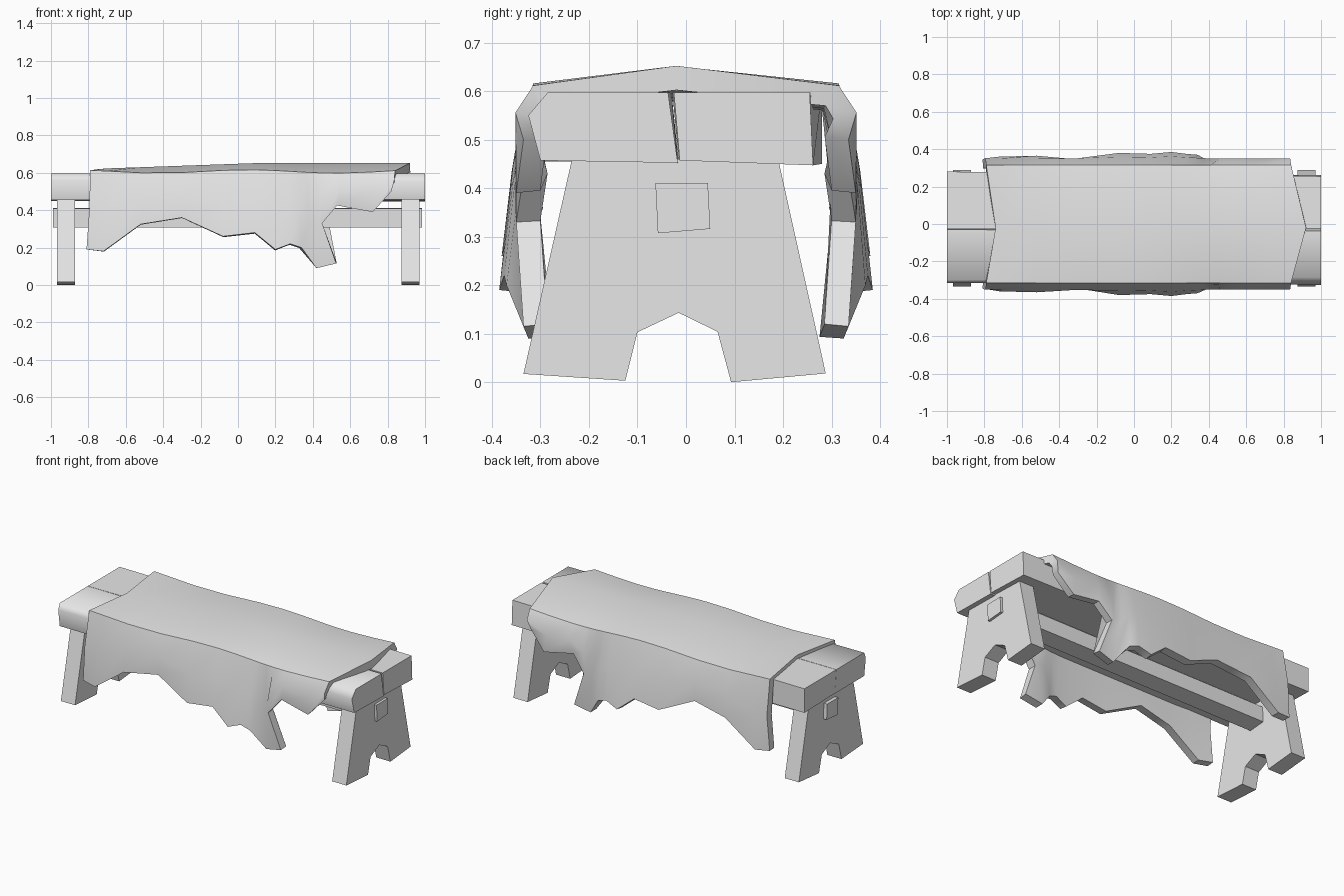
import bpy, bmesh, math

default_cube = bpy.data.objects.get("Cube")
if default_cube:
    bpy.data.objects.remove(default_cube, do_unlink=True)

GREY = (0.8, 0.8, 0.8, 1.0)
grey = bpy.data.materials.new("plain_grey")
grey.use_nodes = True
grey.diffuse_color = GREY
for node in grey.node_tree.nodes:
    if node.type == 'BSDF_PRINCIPLED':
        node.inputs["Base Color"].default_value = GREY


def finish(name, bm, angle):
    """Turn a bmesh into a shaded, coloured object."""
    mesh = bpy.data.meshes.new(name)
    bm.to_mesh(mesh)
    bm.free()
    obj = bpy.data.objects.new(name, mesh)
    bpy.context.collection.objects.link(obj)
    mesh.materials.append(grey)
    bpy.ops.object.select_all(action='DESELECT')
    obj.select_set(True)
    bpy.context.view_layer.objects.active = obj
    bpy.ops.object.shade_smooth_by_angle(angle=math.radians(angle))
    return obj


def loft(name, x0, x1, profile, end_profile=None, angle=30):
    """Solid between two (y, z) profiles at x0 and x1."""
    bm = bmesh.new()
    a = [bm.verts.new((x0, y, z)) for y, z in profile]
    b = [bm.verts.new((x1, y, z)) for y, z in end_profile or profile]
    bm.faces.new(a)
    bm.faces.new(b)
    for i in range(len(a)):
        j = (i + 1) % len(a)
        bm.faces.new((a[i], a[j], b[j], b[i]))
    bmesh.ops.recalc_face_normals(bm, faces=bm.faces[:])
    return finish(name, bm, angle)


# Seat planks, slightly uneven along their length
loft("front_plank", -1, 1,
     [(-.3, .455), (-.315, .56), (-.3, .597), (-.03, .597), (-.015, .455)],
     [(-.3, .457), (-.325, .55), (-.285, .597), (-.037, .597), (-.017, .452)],
     angle=60)
loft("back_plank", -1, 1,
     [(-.015, .457), (-.028, .597), (.28, .597), (.28, .45)],
     [(-.013, .457), (-.025, .597), (.255, .597), (.262, .447)])

# Board legs with a notch cut between the feet
LEG = [(-.335, .017), (-.125, .003), (-.1, .103), (-.015, .143), (.065, .104),
       (.093, 0), (.288, .018), (.19, .46), (-.235, .46)]
for side, x in (("right", -.92), ("left", .922)):
    loft(side + "_leg", x - .048, x + .048, LEG)

# Stretcher passing through both legs
loft("stretcher", -.99, .985,
     [(-.058, .307), (.05, .316), (.045, .411), (-.063, .41)])

# Draped hide: each column is hem x, hem z, hem depth, x on the seat edge
COLUMNS = [
    (-.81, .19, .345, -.79), (-.72, .18, .36, -.7), (-.52, .325, .365, -.52),
    (-.3, .36, .345, -.3), (-.08, .26, .38, -.08), (.09, .28, .375, .09),
    (.2, .19, .385, .2), (.28, .22, .375, .28), (.34, .2, .37, .33),
    (.42, .09, .325, .37), (.525, .115, .335, .41), (.45, .33, .35, .46),
    (.53, .425, .335, .55), (.72, .39, .35, .7), (.82, .5, .335, .84)]

bm = bmesh.new()
rows = []
for i, (hx, hz, hy, tx) in enumerate(COLUMNS):
    first, last = i == 0, i == len(COLUMNS) - 1
    crown_x = tx + (.05 if first else .08 if last else 0)
    crown_z = .62 + .032 * min(1, (tx + .79) / .9)
    edge_z = .607 + .009 * math.cos((tx - .05) * 6.6)
    mid_y = (.322 + max(hy, .365)) / 2 + .008
    half = [(tx, .315, edge_z),
            (tx + .25 * (hx - tx), mid_y, (edge_z + hz) / 2),
            (hx, hy, hz)]
    points = [(x, -y, z) for x, y, z in reversed(half)]
    points += [(crown_x, -.02, crown_z)] + half
    rows.append([bm.verts.new(p) for p in points])
for a, b in zip(rows, rows[1:]):
    for k in range(len(a) - 1):
        bm.faces.new((a[k], b[k], b[k + 1], a[k + 1]))
hide = finish("draped_hide", bm, 40)

# Hide thickness grows inward; sharp edges are marked again on the solid
solid = hide.modifiers.new("thickness", 'SOLIDIFY')
solid.thickness = .05
solid.offset = -1
bpy.ops.object.modifier_apply(modifier=solid.name)
bpy.ops.object.shade_smooth_by_angle(angle=math.radians(40))
